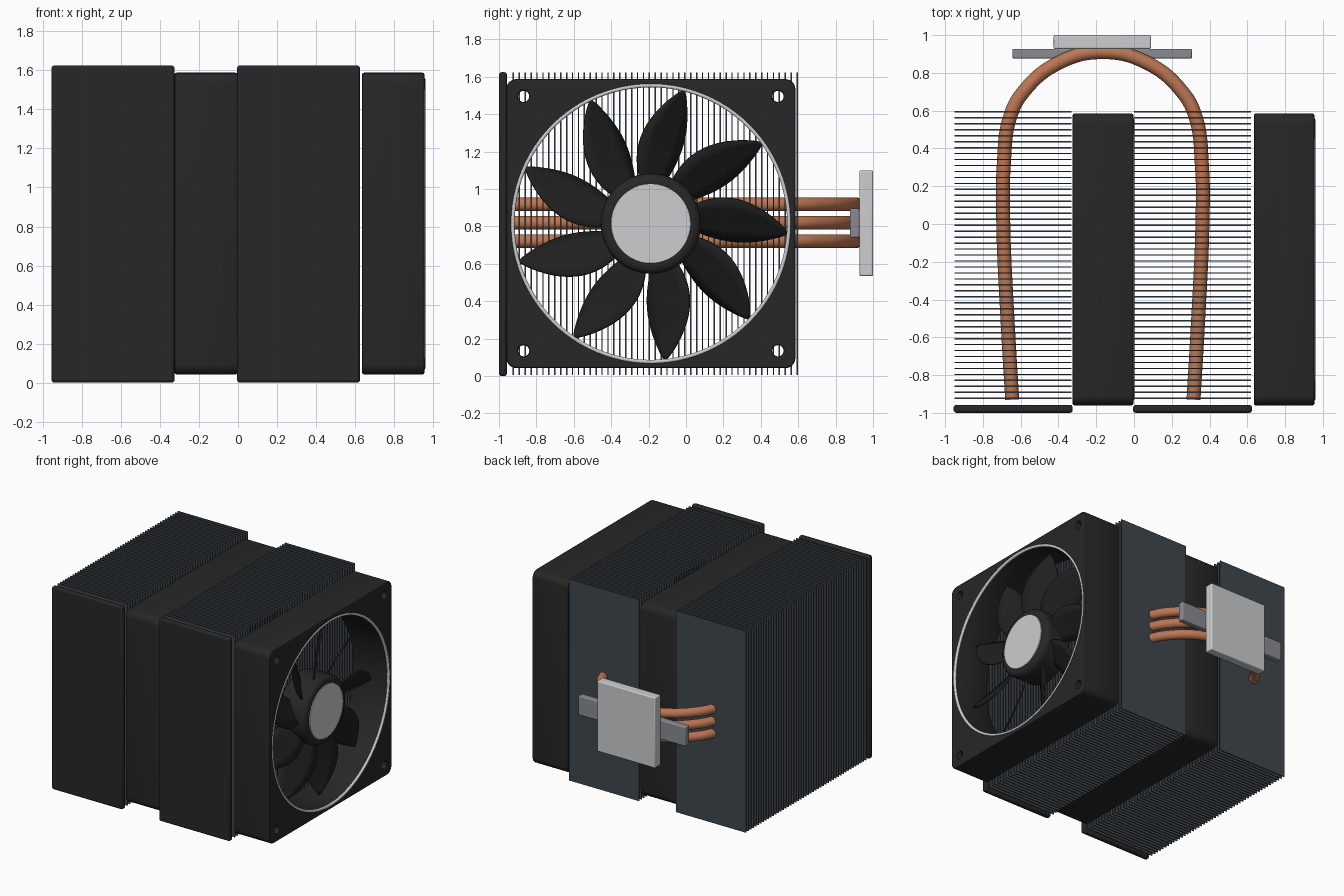
import bpy, bmesh
from math import sin, cos, tan, pi, radians
from mathutils import Matrix, Vector

cube = bpy.data.objects.get("Cube")
if cube:
    bpy.data.objects.remove(cube, do_unlink=True)


def material(name, r, g, b):
    m = bpy.data.materials.new(name)
    m.use_nodes = True
    m.diffuse_color = (r, g, b, 1)
    m.node_tree.nodes["Principled BSDF"].inputs["Base Color"].default_value = (r, g, b, 1)
    return m


BLACK = material("black plastic", 0.02, 0.02, 0.02)
BLADE = material("dark blade plastic", 0.014, 0.014, 0.014)
FIN = material("blackened aluminium", 0.05, 0.063, 0.074)
COPPER = material("copper", 0.5, 0.18, 0.085)
SILVER = material("silver", 0.6, 0.61, 0.62)
STEEL = material("grey steel", 0.25, 0.26, 0.29)

FAN_Y, MID_Z = -0.188, 0.815
# Fan axis: local x, y, z become world y, z, x
AXIS = Matrix(((0, 0, 1, 0), (1, 0, 0, 0), (0, 1, 0, 0), (0, 0, 0, 1)))


def smooth(obj):
    bpy.ops.object.select_all(action="DESELECT")
    obj.select_set(True)
    bpy.context.view_layer.objects.active = obj
    bpy.ops.object.shade_smooth_by_angle(angle=radians(40))


def add_object(name, data, mat):
    obj = bpy.data.objects.new(name, data)
    bpy.context.collection.objects.link(obj)
    data.materials.append(mat)
    return obj


def mesh_object(name, bm, mat):
    me = bpy.data.meshes.new(name)
    bm.to_mesh(me)
    bm.free()
    return add_object(name, me, mat)


def add_box(bm, lo, hi):
    lo, hi = Vector(lo), Vector(hi)
    mat = Matrix.Translation((lo + hi) / 2) @ Matrix.Diagonal((*(hi - lo), 1))
    bmesh.ops.create_cube(bm, size=1, matrix=mat)


def bevel(obj, width, segments=3):
    mod = obj.modifiers.new("Bevel", "BEVEL")
    mod.width, mod.segments = width, segments
    mod.limit_method = "ANGLE"


def box(name, lo, hi, mat, width):
    bm = bmesh.new()
    add_box(bm, lo, hi)
    obj = mesh_object(name, bm, mat)
    bevel(obj, width)
    smooth(obj)


def to_mesh(obj):
    bpy.ops.object.select_all(action="DESELECT")
    obj.select_set(True)
    bpy.context.view_layer.objects.active = obj
    bpy.ops.object.convert(target="MESH")
    smooth(bpy.context.view_layer.objects.active)


def arc(cx, cy, r, start, end, n):
    return [(cx + r * cos(start + (end - start) * i / n),
             cy + r * sin(start + (end - start) * i / n)) for i in range(n + 1)]


def cylinder(name, radius, z0, z1, mat, place, width):
    bm = bmesh.new()
    bmesh.ops.create_cone(bm, cap_ends=True, segments=64, radius1=radius, radius2=radius,
                          depth=z1 - z0, matrix=Matrix.Translation((0, 0, (z0 + z1) / 2)))
    obj = mesh_object(name, bm, mat)
    obj.matrix_world = place
    bevel(obj, width, 4)
    smooth(obj)


def fan_frame(name, place, half, depth):
    # Rounded square outline with the bore and four screw holes
    cu = bpy.data.curves.new(name, "CURVE")
    cu.dimensions, cu.fill_mode = "2D", "BOTH"
    edge = 0.01
    cu.extrude, cu.bevel_depth, cu.offset = depth / 2 - edge, edge, -edge
    cu.bevel_resolution = 1
    c = half - 0.055
    outline = []
    for k, (sx, sy) in enumerate(((1, 1), (-1, 1), (-1, -1), (1, -1))):
        outline += arc(sx * c, sy * c, 0.055, k * pi / 2, (k + 1) * pi / 2, 6)
    loops = [outline, arc(0, 0, 0.738, 0, 2 * pi, 96)[:-1]]
    loops += [arc(sx * 0.68, sy * 0.68, 0.03, 0, 2 * pi, 16)[:-1]
              for sx in (1, -1) for sy in (1, -1)]
    for pts in loops:
        sp = cu.splines.new("POLY")
        sp.points.add(len(pts) - 1)
        for p, (x, y) in zip(sp.points, pts):
            p.co = (x, y, 0, 1)
        sp.use_cyclic_u = True
    obj = add_object(name, cu, BLACK)
    obj.matrix_world = place
    to_mesh(obj)


def fan_ring(name, place, z):
    bm = bmesh.new()
    circle = bmesh.ops.create_circle(bm, segments=10, radius=0.011,
                                     matrix=Matrix.Translation((0.739, 0, z)) @ Matrix.Rotation(pi / 2, 4, "X"))
    bmesh.ops.spin(bm, geom=circle["verts"] + bm.edges[:], cent=(0, 0, 0), axis=(0, 0, 1),
                   angle=2 * pi, steps=96, use_merge=True)
    bmesh.ops.remove_doubles(bm, verts=bm.verts, dist=0.0001)
    bmesh.ops.recalc_face_normals(bm, faces=bm.faces)
    obj = mesh_object(name, bm, SILVER)
    obj.matrix_world = place
    smooth(obj)


def fan_blades(name, place, count=9, rows=14, cols=4):
    # Leaf-shaped blades, swept back towards the tip and pitched
    bm = bmesh.new()
    for b in range(count):
        grid = []
        for i in range(rows + 1):
            t = i / rows
            r = 0.23 + 0.505 * t
            a = 2 * pi * b / count + radians(-4 + 11 * (1 - t))
            w = 0.115 * max(sin(pi * (0.18 + 0.815 * t)), 0.01) ** 0.85
            row = []
            for j in range(cols + 1):
                s = (2 * j / cols - 1) * w
                row.append(bm.verts.new((r * cos(a) - s * sin(a), r * sin(a) + s * cos(a),
                                         s * tan(radians(34)))))
            grid.append(row)
        for i in range(rows):
            for j in range(cols):
                bm.faces.new((grid[i][j], grid[i + 1][j], grid[i + 1][j + 1], grid[i][j + 1]))
    obj = mesh_object(name, bm, BLADE)
    obj.matrix_world = place
    mod = obj.modifiers.new("Thickness", "SOLIDIFY")
    mod.thickness, mod.offset = 0.012, 0
    smooth(obj)


# Two fans facing +x
for label, x0, x1 in (("middle", -0.325, -0.003), ("outer", 0.635, 0.955)):
    place = Matrix.Translation(((x0 + x1) / 2, FAN_Y, MID_Z)) @ AXIS
    depth = x1 - x0
    top = depth / 2 - 0.045
    fan_frame(label + "_fan_frame", place, 0.773, depth)
    fan_ring(label + "_fan_ring", place, depth / 2 - 0.006)
    cylinder(label + "_fan_hub", 0.268, -0.13, top, BLACK, place, 0.04)
    cylinder(label + "_fan_cap", 0.213, top - 0.01, top + 0.008, SILVER, place, 0.004)
    fan_blades(label + "_fan_blades", place)

# Two stacks of thin fins, each closed by a front cover
for label, x0, x1 in (("right", -0.95, -0.33), ("left", 0.0, 0.62)):
    bm = bmesh.new()
    for i in range(49):
        y = 0.594 - i * 0.0316
        add_box(bm, (x0, y - 0.0035, 0.007), (x1, y + 0.0035, 1.622))
    mesh_object(label + "_fin_stack", bm, FIN)
    box(label + "_front_cover", (x0 - 0.005, -1, 0), (x1 + 0.005, -0.957, 1.625), BLACK, 0.015)

# Three heat pipes bent around the base
BASE_X = -0.165
half_path = [(0.48, -0.93), (0.505, -0.5), (0.527, 0), (0.525, 0.3), (0.49, 0.57),
             (0.42, 0.7), (0.24, 0.85)]
path = half_path + [(0, 0.91)] + [(-x, y) for x, y in reversed(half_path)]
for label, z in (("lower", 0.722), ("middle", 0.82), ("upper", 0.918)):
    cu = bpy.data.curves.new(label + "_heat_pipe", "CURVE")
    cu.dimensions = "3D"
    cu.bevel_depth, cu.bevel_resolution = 0.037, 5
    cu.use_fill_caps = True
    sp = cu.splines.new("BEZIER")
    sp.bezier_points.add(len(path) - 1)
    for p, (x, y) in zip(sp.bezier_points, path):
        p.co = (BASE_X + x, y, z)
        p.handle_left_type = p.handle_right_type = "AUTO"
    to_mesh(add_object(label + "_heat_pipe", cu, COPPER))

# Contact base and mounting bar
box("contact_base", (-0.425, 0.927, 0.535), (0.09, 1.0, 1.1), SILVER, 0.008)
box("mounting_bar", (-0.643, 0.876, 0.74), (0.308, 0.927, 0.895), STEEL, 0.008)
